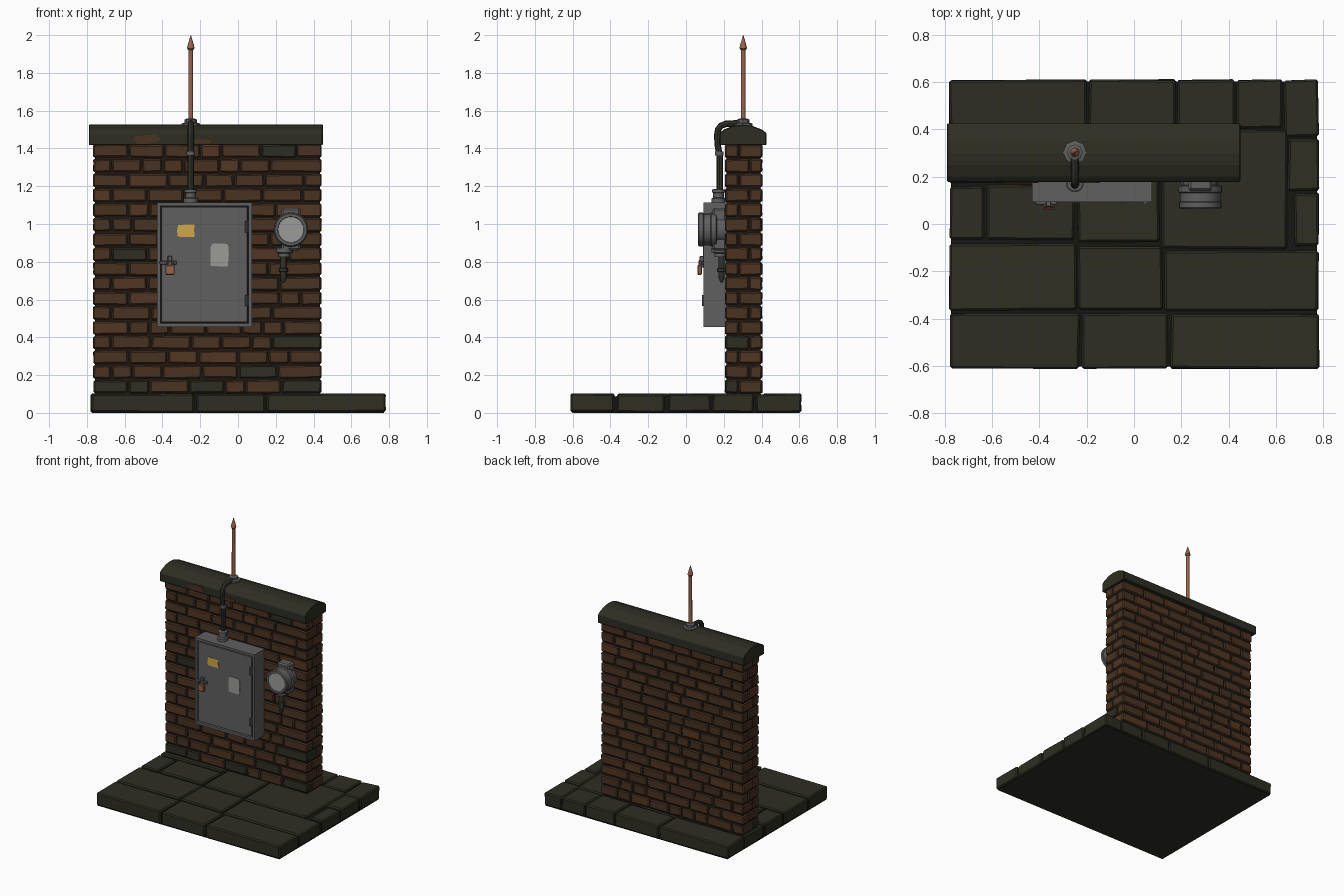
import bpy, bmesh, math, random
from mathutils import Vector, Matrix

rng = random.Random(7)
if "Cube" in bpy.data.objects:
    bpy.data.objects.remove(bpy.data.objects["Cube"])


def material(name, r, g, b):
    m = bpy.data.materials.new(name)
    m.use_nodes = True
    m.diffuse_color = (r, g, b, 1)
    m.node_tree.nodes["Principled BSDF"].inputs["Base Color"].default_value = (r, g, b, 1)
    return m


STONE = material("dark stone", .027, .027, .017)
JOINT = material("black joint", .008, .008, .006)
BRICK = material("brown brick", .066, .032, .016)
WARM = material("warm brick", .085, .037, .017)
MORTAR = material("dark mortar", .016, .010, .006)
METAL = material("grey metal", .115, .115, .115)
PIPE = material("dark pipe", .033, .034, .026)
PALE = material("pale grey", .33, .33, .31)
YELLOW = material("yellow paper", .62, .39, .07)
COPPER = material("copper", .32, .125, .07)


def smooth_shade(ob):
    bpy.ops.object.select_all(action="DESELECT")
    ob.select_set(True)
    bpy.context.view_layer.objects.active = ob
    bpy.ops.object.shade_smooth_by_angle(angle=math.radians(35))


def finish(name, bm, mats, bevel=0):
    bmesh.ops.recalc_face_normals(bm, faces=bm.faces)
    me = bpy.data.meshes.new(name)
    bm.to_mesh(me)
    bm.free()
    ob = bpy.data.objects.new(name, me)
    bpy.context.collection.objects.link(ob)
    for m in mats:
        me.materials.append(m)
    if bevel:
        mod = ob.modifiers.new("worn edges", "BEVEL")
        mod.width, mod.segments = bevel, 1
    return ob


def add_box(bm, lo, hi, mat=0, wobble=0):
    lo, hi = Vector(lo), Vector(hi)
    verts = bmesh.ops.create_cube(bm, size=1)["verts"]
    for v in verts:
        v.co = (lo + hi) / 2 + Matrix.Diagonal(hi - lo) @ v.co
        v.co += Vector([rng.uniform(-wobble, wobble) for _ in range(3)])
    for f in {f for v in verts for f in v.link_faces}:
        f.material_index = mat


def box(name, lo, hi, mat, bevel=0):
    bm = bmesh.new()
    add_box(bm, lo, hi)
    finish(name, bm, [mat], bevel)


def lathe(name, profile, origin, mats, axis="Z", sides=16, cap_mat=0):
    """Turn (radius, height) points about an axis; the last ring closes with cap_mat."""
    bm = bmesh.new()
    rings = [[bm.verts.new((r * math.cos(math.tau * i / sides), r * math.sin(math.tau * i / sides), h))
              for i in range(sides)] for r, h in profile]
    for a, b in zip(rings, rings[1:]):
        for i in range(sides):
            j = (i + 1) % sides
            bm.faces.new((a[i], a[j], b[j], b[i]))
    bm.faces.new(rings[0])
    bm.faces.new(rings[-1]).material_index = cap_mat
    turn = Matrix.Rotation(math.pi / 2, 4, "X") if axis == "Y" else Matrix.Identity(4)
    bm.transform(Matrix.Translation(Vector(origin)) @ turn)
    smooth_shade(finish(name, bm, mats))


def tube(name, points, radius, mat):
    cu = bpy.data.curves.new(name, "CURVE")
    cu.dimensions, cu.bevel_depth, cu.bevel_resolution = "3D", radius, 2
    cu.use_fill_caps = True
    sp = cu.splines.new("POLY")
    sp.points.add(len(points) - 1)
    for p, co in zip(sp.points, points):
        p.co = (*co, 1)
    cu.materials.append(mat)
    ob = bpy.data.objects.new(name, cu)
    bpy.context.collection.objects.link(ob)
    bpy.ops.object.select_all(action="DESELECT")
    ob.select_set(True)
    bpy.context.view_layer.objects.active = ob
    bpy.ops.object.convert(target="MESH")
    smooth_shade(bpy.context.view_layer.objects.active)


def patch(name, x, z, w, h, y, mat, power=.25, rough=.08):
    """Thin ragged plate facing the front."""
    bm = bmesh.new()
    ring = []
    for i in range(14):
        a = math.tau * i / 14
        c, s = math.cos(a), math.sin(a)
        k = rng.uniform(1 - rough, 1 + rough)
        ring.append(bm.verts.new((x + w / 2 * k * math.copysign(abs(c) ** power, c), y,
                                  z + h / 2 * k * math.copysign(abs(s) ** power, s))))
    face = bm.faces.new(ring)
    new = bmesh.ops.extrude_face_region(bm, geom=[face])["geom"]
    bmesh.ops.translate(bm, vec=(0, .006, 0), verts=[v for v in new if isinstance(v, bmesh.types.BMVert)])
    finish(name, bm, [mat])


# Paved base: joint bed with one block per slab (x0, x1, y0, y1)
bm = bmesh.new()
add_box(bm, (-.772, -.602, 0), (.772, .602, .086))
bm.normal_update()
for f in bm.faces:
    f.material_index = 1 if f.normal.z < -.5 else 0
finish("paving_bed", bm, [JOINT, STONE])
X, Y = .785, .615
slabs = [(-X, -.195, .4, Y), (-.195, .18, .41, Y), (.18, .43, .4, Y), (.43, .63, .4, Y), (.63, X, .365, Y),
         (.645, X, .135, .365), (.67, X, -.10, .135), (.11, .65, -.11, .4), (-.245, .11, -.08, .41),
         (-.63, -.245, -.07, .17), (-X, -.63, -.07, .16), (-X, -.245, .17, .4),
         (-X, -.24, -.37, -.075), (-.24, .125, -.365, -.09), (.125, X, -.37, -.11),
         (-X, -.225, -Y, -.375), (-.225, .15, -Y, -.37), (.15, X, -Y, -.375)]
bm = bmesh.new()
for x0, x1, y0, y1 in slabs:
    add_box(bm, (x0 + .006, y0 + .006, .005), (x1 - .006, y1 - .006, .1), 0, .004)
finish("paving_slabs", bm, [STONE], .008)

# Brick wall: mortar core, then two skins of bricks per course
L, R, F, B, Z0, Z1, COURSES = -.77, .445, .205, .405, .1, 1.425, 17
box("mortar_core", (L + .012, F + .01, .08), (R - .012, B - .01, Z1), MORTAR)
MOSS = [(-.67, .14), (-.49, .14), (-.15, .14), (.33, .14), (.17, .215), (.2, .37), (-.66, .845), (.28, 1.375)]
bm = bmesh.new()
step = (Z1 - Z0) / COURSES
for row in range(COURSES):
    z = Z0 + row * step
    for skin in (0, 1):
        cuts, x = [L], L + (.1 if (row + skin) % 2 else .19)
        while x < R - .08:
            cuts.append(x)
            x += rng.choice((.11, .16, .19, .21))
        cuts.append(R)
        middle = F + (.13 if row % 2 else .075)
        y0, y1 = ((F, middle), (middle, B))[skin]
        for a, b in zip(cuts, cuts[1:]):
            mossy = any(a <= mx <= b and z <= mz <= z + step for mx, mz in MOSS)
            mat = 2 if mossy and not skin else int(rng.random() < .15)
            add_box(bm, (a + .004, y0 + .003, z + .005), (b - .004, y1 - .003, z + step - .005), mat, .003)
finish("wall_bricks", bm, [BRICK, WARM, STONE], .007)

# Coping stone with a shallow arched top
profile = [(.178, 1.418), (.178, 1.482), (.2, 1.5), (.25, 1.52), (.3, 1.526), (.35, 1.52),
           (.402, 1.5), (.425, 1.482), (.425, 1.418)]
bm = bmesh.new()
ends = [[bm.verts.new((x, y, z)) for y, z in profile] for x in (-.79, .45)]
for i in range(len(profile)):
    j = (i + 1) % len(profile)
    bm.faces.new((ends[0][i], ends[0][j], ends[1][j], ends[1][i]))
for e in ends:
    bm.faces.new(e)
finish("coping_stone", bm, [STONE], .004)
patch("coping_wear", -.48, 1.448, .13, .05, .174, BRICK, .6, .2)
patch("coping_wear_small", -.2, 1.435, .1, .025, .174, BRICK, .6, .2)

# Cabinet: rim, dark groove and raised door cut from the front face
bm = bmesh.new()
add_box(bm, (-.43, .092, .455), (.075, .215, 1.115))
bm.normal_update()
front = min(bm.faces, key=lambda f: f.calc_center_median().y)
bmesh.ops.inset_region(bm, faces=[front], thickness=.026)
bmesh.ops.inset_region(bm, faces=[front], thickness=.003, depth=-.014)
groove = bmesh.ops.inset_region(bm, faces=[front], thickness=.006)["faces"]
for f in groove:
    f.material_index = 1
bmesh.ops.inset_region(bm, faces=[front], thickness=.002, depth=.01)
finish("cabinet", bm, [METAL, JOINT])
for z in (.595, .985):
    lathe("cabinet_hinge", [(.009, -.03), (.009, .03)], (.046, .092, z), [METAL], sides=10)

# Door papers
patch("yellow_note", -.275, .965, .092, .066, .091, YELLOW)
patch("pale_note", -.098, .835, .098, .115, .091, PALE)

# Latch and padlock
box("latch_plate", (-.415, .082, .785), (-.325, .1, .805), METAL, .003)
box("latch_tab", (-.372, .072, .77), (-.35, .1, .83), METAL, .003)
box("padlock_body", (-.385, .06, .73), (-.335, .084, .782), COPPER, .005)
arc = [(-.36 - .016 * math.cos(a), .072, .79 + .016 * math.sin(a)) for a in [math.pi * i / 6 for i in range(7)]]
tube("padlock_shackle", [(-.376, .072, .775)] + arc + [(-.344, .072, .775)], .005, METAL)

# Conduit from the cabinet over the coping to the rod
tube("conduit", [(-.25, .178, 1.11), (-.25, .178, 1.36), (-.25, .168, 1.42), (-.25, .165, 1.47), (-.25, .17, 1.5),
                 (-.25, .185, 1.52), (-.25, .21, 1.53), (-.25, .3, 1.535)], .017, PIPE)
lathe("conduit_fitting", [(.038, 1.11), (.038, 1.135), (.028, 1.14), (.028, 1.165), (.034, 1.168),
                          (.034, 1.182), (.02, 1.186)], (-.25, .172, 0), [METAL])
lathe("conduit_clamp", [(.023, 1.362), (.023, 1.384)], (-.25, .176, 0), [METAL], sides=12)

# Rod with a pointed tip
lathe("rod_base", [(.05, 1.515), (.05, 1.532), (.033, 1.536), (.033, 1.552), (.02, 1.558)],
      (-.25, .303, 0), [METAL], sides=8)
lathe("copper_rod", [(.013, 1.54), (.012, 1.92), (.02, 1.93), (.017, 1.945), (.001, 2)],
      (-.25, .303, 0), [COPPER], sides=12)

# Round meter with its mounting box and tail pipe
box("meter_box", (.23, .14, .86), (.33, .215, 1.085), METAL, .01)
lathe("meter_body", [(.072, -.215), (.072, -.165), (.092, -.16), (.092, -.135), (.085, -.13), (.085, -.095),
                     (.09, -.09), (.09, -.07), (.084, -.064), (.07, -.064), (.068, -.067)],
      (.28, 0, .97), [METAL, PALE], "Y", 24, 1)
lathe("meter_socket", [(.03, .825), (.03, .845), (.045, .85), (.045, .872)], (.245, .18, 0), [METAL], sides=12)
lathe("tail_pipe", [(.006, .69), (.016, .715), (.016, .745), (.024, .748), (.024, .765), (.016, .768), (.016, .84)],
      (.24, .188, 0), [PIPE], sides=12)
